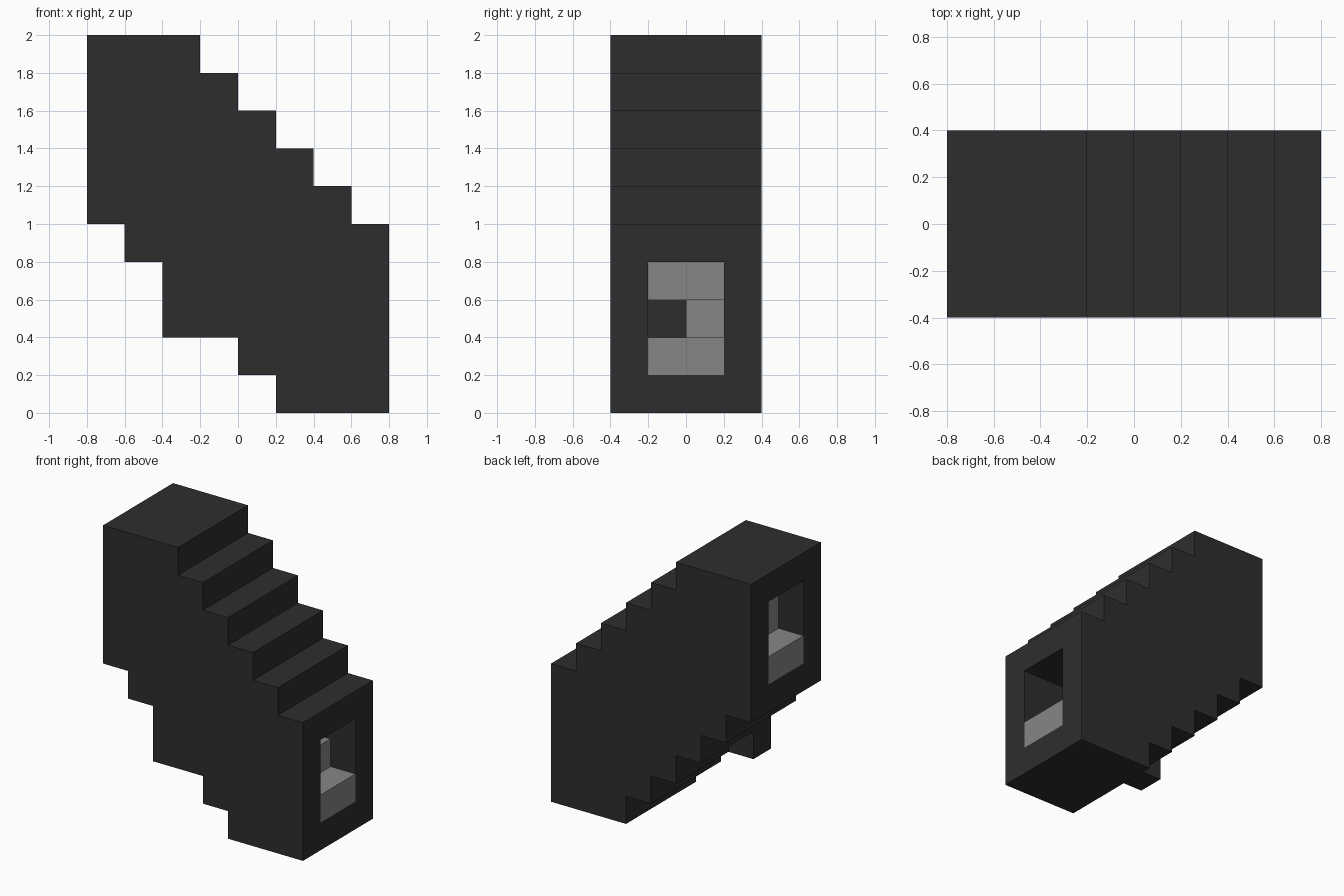
import bpy, bmesh
from mathutils import Vector
from math import radians

if "Cube" in bpy.data.objects:
    bpy.data.objects.remove(bpy.data.objects["Cube"], do_unlink=True)

CELL = 0.2
NX, NY, NZ = 8, 4, 10


def material(name, value):
    m = bpy.data.materials.new(name)
    m.use_nodes = True
    color = (value, value, value, 1)
    m.diffuse_color = color
    m.node_tree.nodes["Principled BSDF"].inputs["Base Color"].default_value = color
    return m


def cells(xs, ys, zs):
    return {(x, y, z) for x in xs for y in ys for z in zs}


def block_object(name, solid, mat):
    """Skin a set of grid cells with outward faces and merge the flat areas."""
    bm = bmesh.new()
    for cell in solid:
        centre = Vector(cell) + Vector((0.5, 0.5, 0.5))
        for axis in range(3):
            for sign in (-1, 1):
                n = Vector((0, 0, 0))
                n[axis] = sign
                if tuple(int(c + d) for c, d in zip(cell, n)) in solid:
                    continue
                u, v = Vector((0, 0, 0)), Vector((0, 0, 0))
                u[(axis + 1) % 3] = 0.5
                v[(axis + 2) % 3] = 0.5 * sign
                mid = centre + n * 0.5
                corners = (mid - u - v, mid + u - v, mid + u + v, mid - u + v)
                bm.faces.new([bm.verts.new((c - Vector((NX / 2, NY / 2, 0))) * CELL)
                              for c in corners])
    bmesh.ops.remove_doubles(bm, verts=bm.verts, dist=0.001)
    bmesh.ops.dissolve_limit(bm, angle_limit=radians(1), verts=bm.verts, edges=bm.edges)
    mesh = bpy.data.meshes.new(name)
    bm.to_mesh(mesh)
    bm.free()
    mesh.materials.append(mat)
    obj = bpy.data.objects.new(name, mesh)
    bpy.context.collection.objects.link(obj)


black = material("charcoal black", 0.027)
gray = material("stone gray", 0.24)

INNER = range(1, 3)

# Stepped casing, climbing towards -x
casing = set()
for x in range(NX):
    climb = NX - 1 - x
    casing |= cells([x], range(NY), range(max(0, climb - 2), min(NZ, 5 + climb)))

# Openings at the low and high ends
low_opening = cells([6, 7], INNER, range(1, 4)) | cells([5], INNER, [3])
high_opening = cells([0, 1], INNER, range(6, 9))
casing -= low_opening | high_opening

# Loose block hanging under the front wall
casing |= cells([2], [0], [2])
block_object("stepped_casing", casing, black)

# Steps inside each end
low_steps = cells([6, 7], INNER, [1]) | cells([6], [2], [2]) | cells([5], INNER, [3])
high_steps = cells([0], INNER, [6]) | cells([1], INNER, range(6, 9))
block_object("low_steps", low_steps, gray)
block_object("high_steps", high_steps, gray)
